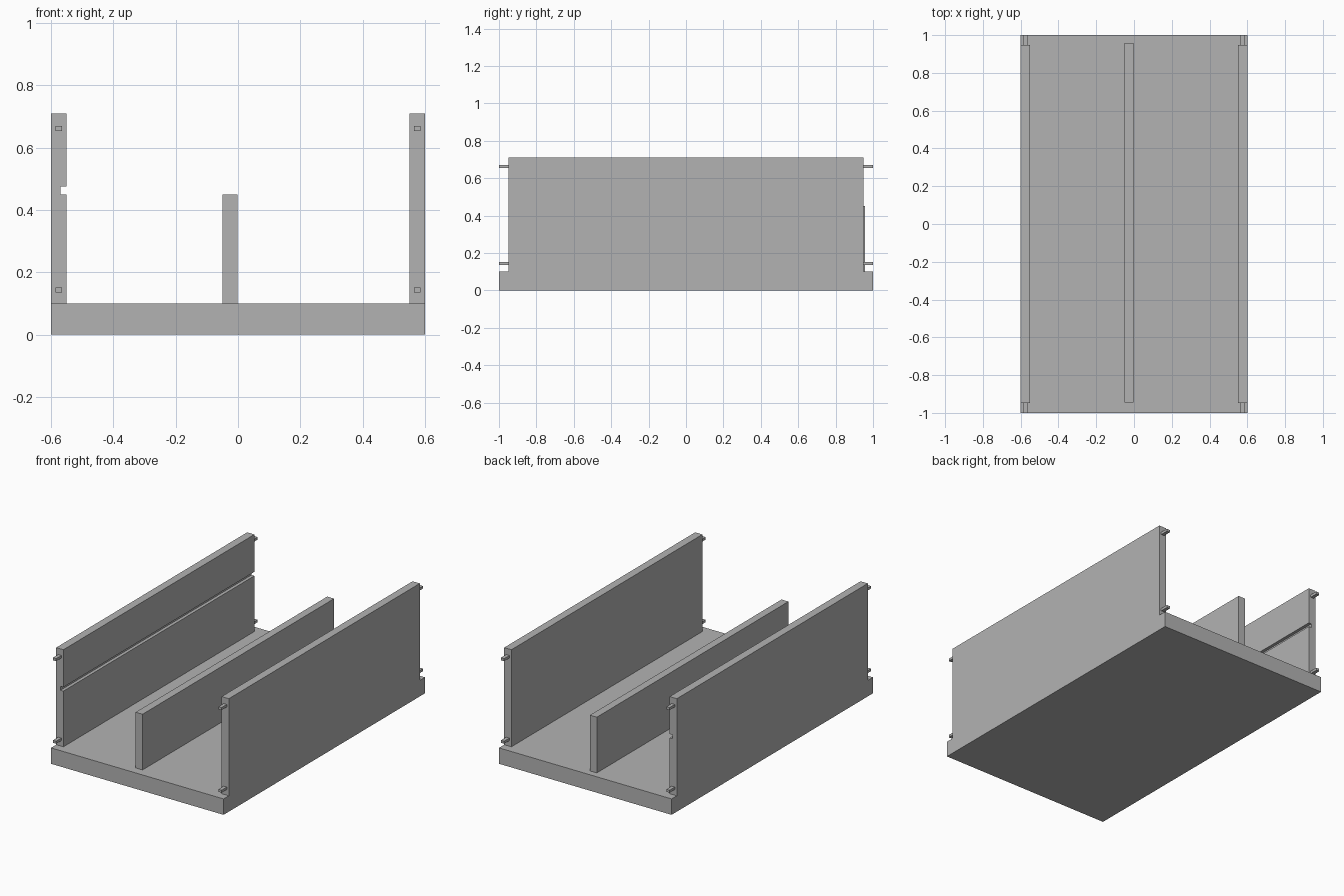
import bpy
import bmesh

cube = bpy.data.objects.get("Cube")
if cube:
    bpy.data.objects.remove(cube, do_unlink=True)

# Single plain grey
grey = bpy.data.materials.new("plain_grey")
grey.use_nodes = True
GREY = (0.45, 0.45, 0.45, 1)
grey.diffuse_color = GREY
grey.node_tree.nodes["Principled BSDF"].inputs["Base Color"].default_value = GREY


def extrude_profile(name, points, y0, y1):
    """Extrude an x/z outline along y."""
    mesh = bpy.data.meshes.new(name)
    bm = bmesh.new()
    face = bm.faces.new([bm.verts.new((x, y0, z)) for x, z in points])
    grown = bmesh.ops.extrude_face_region(bm, geom=[face], use_keep_orig=True)
    moved = [v for v in grown["geom"] if isinstance(v, bmesh.types.BMVert)]
    bmesh.ops.translate(bm, verts=moved, vec=(0, y1 - y0, 0))
    bmesh.ops.recalc_face_normals(bm, faces=bm.faces)
    bm.to_mesh(mesh)
    bm.free()
    mesh.materials.append(grey)
    obj = bpy.data.objects.new(name, mesh)
    bpy.context.collection.objects.link(obj)
    return obj


def box(name, x0, x1, y0, y1, z0, z1):
    outline = [(x0, z0), (x1, z0), (x1, z1), (x0, z1)]
    return extrude_profile(name, outline, y0, y1)


FLOOR, TOP, END = 0.10, 0.71, 0.948

# Base slab, plain left wall and low divider
box("base_slab", -0.6, 0.6, -1, 1, 0, FLOOR)
box("left_wall", 0.55, 0.6, -END, END, FLOOR, TOP)
box("divider", -0.05, -0.002, -0.945, 0.957, FLOOR, 0.45)

# Right wall with a shelf groove along its inner face
extrude_profile("right_wall", [
    (-0.6, FLOOR), (-0.55, FLOOR), (-0.55, 0.45), (-0.57, 0.45),
    (-0.57, 0.475), (-0.55, 0.475), (-0.55, TOP), (-0.6, TOP)], -END, END)

# Joining pegs at both ends of each wall
for side, x in (("right", -0.575), ("left", 0.575)):
    for level, z in (("lower", 0.143), ("upper", 0.662)):
        for end, y0, y1 in (("front", -1, -END), ("back", END, 1)):
            box(f"{end}_{side}_{level}_peg",
                x - 0.011, x + 0.011, y0, y1, z - 0.008, z + 0.008)
